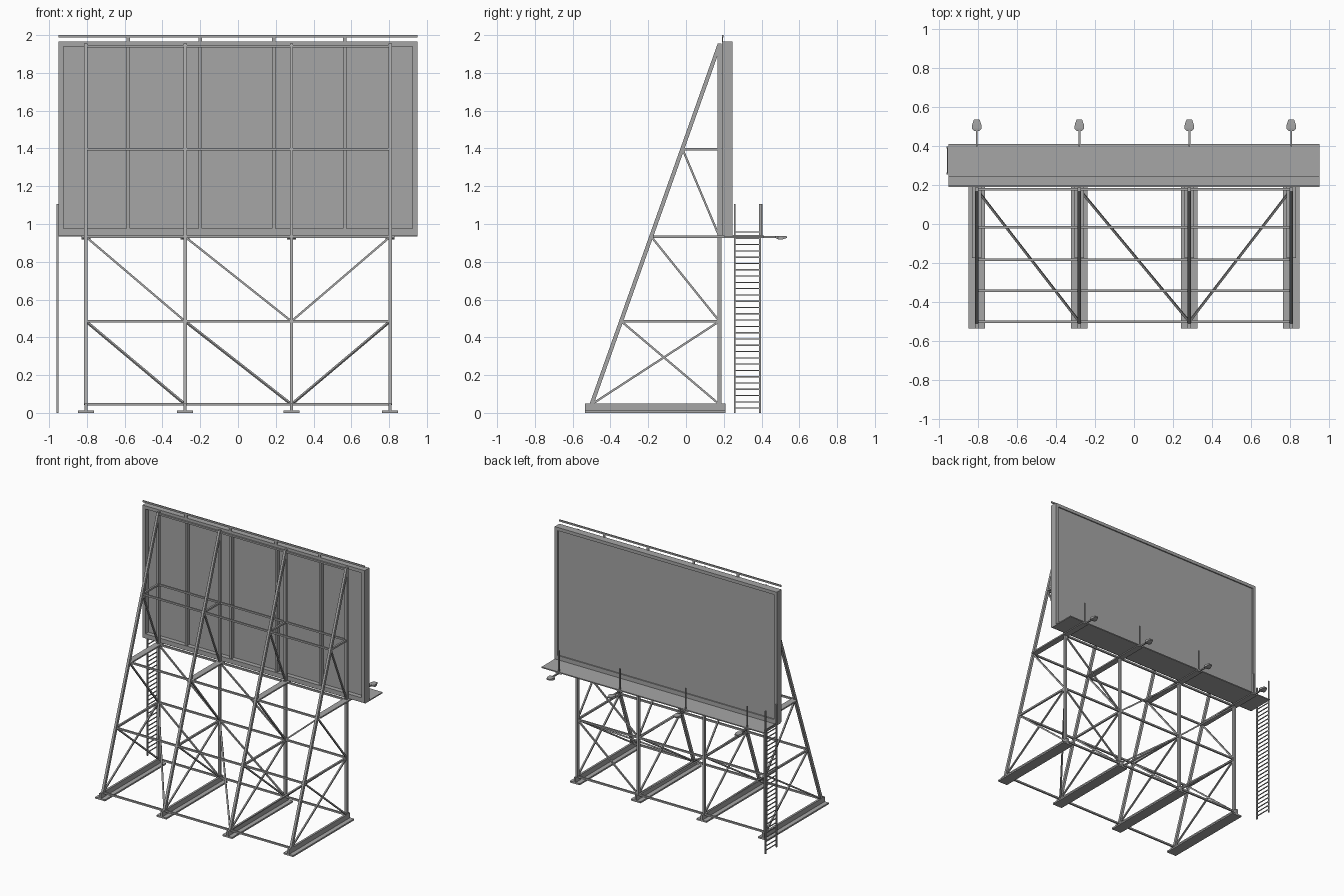
import bpy, bmesh
from mathutils import Vector, Matrix

if "Cube" in bpy.data.objects:
    bpy.data.objects.remove(bpy.data.objects["Cube"], do_unlink=True)

STEEL = (0.38, 0.38, 0.38, 1)
steel = bpy.data.materials.new("grey_steel")
steel.use_nodes = True
steel.diffuse_color = STEEL
steel.node_tree.nodes["Principled BSDF"].inputs["Base Color"].default_value = STEEL


class Part:
    """Collects boxes and struts into one named object."""

    def __init__(self, name):
        self.name, self.bm = name, bmesh.new()

    def box(self, x0, x1, y0, y1, z0, z1):
        centre = Vector((x0 + x1, y0 + y1, z0 + z1)) / 2
        size = Matrix.Diagonal((x1 - x0, y1 - y0, z1 - z0, 1))
        bmesh.ops.create_cube(self.bm, size=1, matrix=Matrix.Translation(centre) @ size)

    def strut(self, a, b, width, depth=None):
        a, b = Vector(a), Vector(b)
        d = (b - a).normalized()
        ref = Vector((0, 1, 0)) if abs(d.x) > 0.99 else Vector((1, 0, 0))
        v = d.cross(ref).normalized()
        u = v.cross(d)
        rot = Matrix((u, v, d)).transposed().to_4x4()
        size = Matrix.Diagonal((width, depth or width, (b - a).length, 1))
        bmesh.ops.create_cube(self.bm, size=1, matrix=Matrix.Translation((a + b) / 2) @ rot @ size)

    def finish(self):
        bmesh.ops.recalc_face_normals(self.bm, faces=self.bm.faces)
        mesh = bpy.data.meshes.new(self.name)
        self.bm.to_mesh(mesh)
        self.bm.free()
        mesh.materials.append(steel)
        obj = bpy.data.objects.new(self.name, mesh)
        bpy.context.collection.objects.link(obj)
        return obj


TRUSS_X = (-0.805, -0.28, 0.283, 0.805)
RIB_X = (-0.58, -0.2, 0.19, 0.565)
LEVELS = (0.045, 0.485, 0.932, 1.395, 1.94)
POST_Y = 0.177
BASE_Y = -0.5


def leg_y(z):
    """Depth of the sloping back leg at height z."""
    return BASE_Y + (z - 0.045) / 1.895 * (POST_Y - BASE_Y)


# Display board: rim, recessed sheet and ribs
rim = Part("board_rim")
for side in (-1, 1):
    xs = sorted((side * 0.95, side * 0.925))
    rim.box(*xs, 0.19, 0.247, 0.94, 1.965)
rim.box(-0.925, 0.925, 0.19, 0.247, 0.94, 0.975)
rim.box(-0.925, 0.925, 0.19, 0.247, 1.94, 1.965)
rim.finish()

sheet = Part("board_sheet")
sheet.box(-0.925, 0.925, 0.225, 0.238, 0.975, 1.94)
sheet.finish()

ribs = Part("board_ribs")
for x in RIB_X:
    ribs.box(x - 0.009, x + 0.009, 0.195, 0.225, 0.975, 1.94)
ribs.finish()

# Rail along the top of the board
top_rail = Part("top_rail")
top_rail.box(-0.95, 0.95, 0.19, 0.198, 1.987, 2.0)
for x in RIB_X:
    top_rail.box(x - 0.009, x + 0.009, 0.19, 0.196, 1.96, 1.99)
top_rail.finish()

# Upright trusses, each on an inverted T base beam
bases, frames = Part("base_beams"), Part("truss_frames")
braces, brackets = Part("truss_braces"), Part("platform_brackets")
for x in TRUSS_X:
    bases.box(x - 0.042, x + 0.042, -0.535, 0.21, 0, 0.012)
    bases.box(x - 0.008, x + 0.008, -0.535, 0.21, 0.012, 0.05)
    frames.box(x - 0.009, x + 0.009, POST_Y - 0.01, POST_Y + 0.01, 0.05, 1.955)
    frames.strut((x, BASE_Y, 0.045), (x, POST_Y, 1.95), 0.018, 0.021)
    for z in (LEVELS[1], LEVELS[3]):
        frames.strut((x, leg_y(z), z), (x, POST_Y, z), 0.014)
    for low, high in zip(LEVELS[:3], LEVELS[1:4]):
        braces.strut((x, leg_y(high), high), (x, POST_Y, low), 0.011)
    braces.strut((x, BASE_Y, LEVELS[0]), (x, POST_Y, LEVELS[1]), 0.011)
    brackets.box(x - 0.024, x + 0.024, -0.175, 0.41, 0.927, 0.938)
for part in (bases, frames, braces, brackets):
    part.finish()

# Long beams joining the trusses at front and back
beams = Part("long_beams")
for z in LEVELS:
    for y in {leg_y(z), POST_Y}:
        beams.strut((TRUSS_X[0], y, z), (TRUSS_X[-1], y, z), 0.013)
beams.finish()

# Diagonal bracing between neighbouring trusses
cross = Part("bay_braces")
for start, end in ((0, 1), (1, 2), (3, 2)):
    xa, xb = TRUSS_X[start], TRUSS_X[end]
    for low, high in zip(LEVELS[:2], LEVELS[1:3]):
        cross.strut((xa, POST_Y, high), (xb, POST_Y, low), 0.011)
    cross.strut((xa, POST_Y, LEVELS[1]), (xb, BASE_Y, LEVELS[0]), 0.011)
cross.finish()

# Walkway with edge posts
walkway = Part("walkway")
walkway.box(-0.95, 0.95, 0.2, 0.41, 0.934, 0.942)
walkway.finish()

posts = Part("walkway_posts")
for x in TRUSS_X:
    posts.box(x - 0.004, x + 0.004, 0.398, 0.406, 0.94, 1.105)
posts.finish()

# Ladder at the end of the walkway
ladder = Part("ladder")
for y in (0.258, 0.392):
    ladder.box(-0.96, -0.951, y - 0.005, y + 0.005, 0, 1.105)
for i in range(29):
    z = 0.025 + i * 0.0333
    ladder.box(-0.958, -0.952, 0.258, 0.392, z - 0.003, z + 0.003)
ladder.finish()

# Lamps on arms, with a tapered octagonal-style housing
arms, lamps = Part("lamp_arms"), Part("lamps")
# depth, half width, bottom, top
SECTIONS = ((0.475, 0.013, 0.925, 0.934), (0.488, 0.024, 0.919, 0.936),
            (0.51, 0.023, 0.918, 0.936), (0.535, 0.014, 0.926, 0.935))
for x in TRUSS_X:
    arms.box(x - 0.005, x + 0.005, 0.4, 0.48, 0.926, 0.936)
    rings = []
    for y, w, lo, hi in SECTIONS:
        corners = ((-w, lo), (w, lo), (w, hi), (-w, hi))
        rings.append([lamps.bm.verts.new((x + dx, y, z)) for dx, z in corners])
    for r, s in zip(rings, rings[1:]):
        for i in range(4):
            j = (i + 1) % 4
            lamps.bm.faces.new((r[i], r[j], s[j], s[i]))
    lamps.bm.faces.new(rings[0])
    lamps.bm.faces.new(rings[-1])
arms.finish()
lamps.finish()
